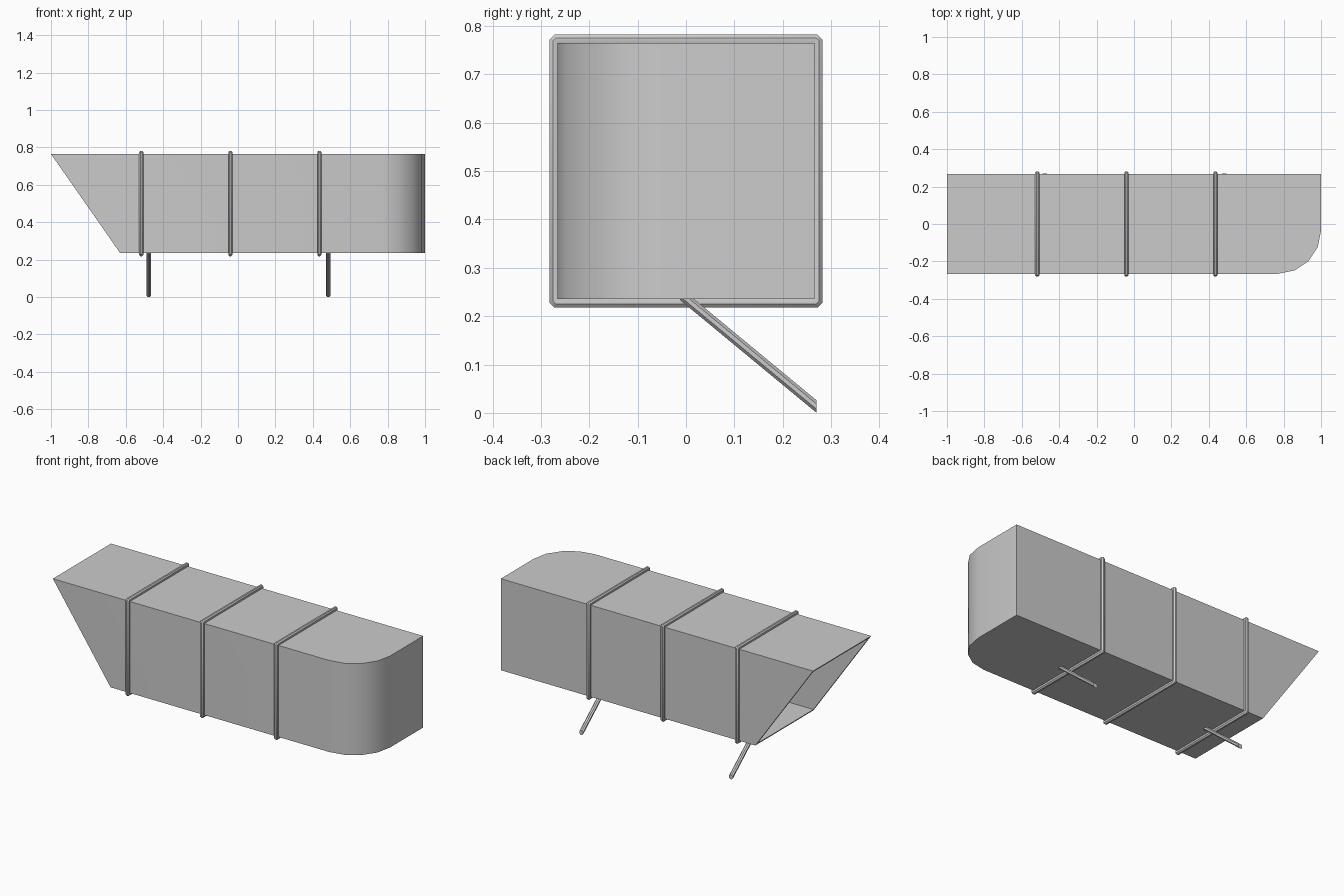
import bpy, bmesh, math

if "Cube" in bpy.data.objects:
    bpy.data.objects.remove(bpy.data.objects["Cube"])

ZB, ZT, HW = 0.235, 0.765, 0.266


def finish(bm, name, smooth=False):
    bmesh.ops.recalc_face_normals(bm, faces=bm.faces[:])
    me = bpy.data.meshes.new(name)
    bm.to_mesh(me)
    bm.free()
    ob = bpy.data.objects.new(name, me)
    bpy.context.collection.objects.link(ob)
    if smooth:
        bpy.ops.object.select_all(action='DESELECT')
        ob.select_set(True)
        bpy.context.view_layer.objects.active = ob
        bpy.ops.object.shade_smooth_by_angle(angle=math.radians(35))
    return ob


def slant_x(z):
    return -1 + (ZT - z) / (ZT - ZB) * 0.37


# Hollow duct: outer and inner skins, open at the slanted mouth
def skin(bm, t):
    r = 0.23
    loops = []
    for z in (ZB + t, ZT - t):
        pts = [(slant_x(z), HW - t), (slant_x(z), -HW + t)]
        for i in range(5):
            a = math.radians(-90 + 22.5 * i)
            pts.append((1 - r + (r - t) * math.cos(a), -HW + r + (r - t) * math.sin(a)))
        pts.append((1 - t, HW - t))
        loops.append([bm.verts.new((x, y, z)) for x, y in pts])
    lo, hi = loops
    bm.faces.new(lo)
    bm.faces.new(hi)
    for i in range(1, len(lo)):
        j = (i + 1) % len(lo)
        bm.faces.new((lo[i], lo[j], hi[j], hi[i]))
    return [lo[0], lo[1], hi[1], hi[0]]


bm = bmesh.new()
outer, inner = skin(bm, 0), skin(bm, 0.012)
for i in range(4):
    j = (i + 1) % 4
    bm.faces.new((outer[i], outer[j], inner[j], inner[i]))
finish(bm, "duct", True)


# Square clamp bands: octagonal section swept round a chamfered square
def band(x, name):
    bm = bmesh.new()
    rings = []
    for k in range(8):
        a = math.radians(22.5 + 45 * k)
        h = 0.27 + 0.013 * math.sin(a)
        c = max(0.002, 0.01 + 0.6 * (h - 0.282))
        px = x + 0.012 * math.cos(a)
        pts = [(h, h - c), (h - c, h), (c - h, h), (-h, h - c),
               (-h, c - h), (c - h, -h), (h - c, -h), (h, c - h)]
        rings.append([bm.verts.new((px, y, z + 0.5)) for y, z in pts])
    for k in range(8):
        p, q = rings[k], rings[(k + 1) % 8]
        for i in range(8):
            j = (i + 1) % 8
            bm.faces.new((p[i], p[j], q[j], q[i]))
    finish(bm, name, True)


for n, x in enumerate((-0.517, -0.041, 0.435)):
    band(x, f"band_{n + 1}")


# Slanting support struts, cut vertically at the wall end
def strut(x, name):
    bm = bmesh.new()
    ends = []
    for y, z in ((-0.012, 0.246), (0.27, 0.013)):
        ring = []
        for k in range(8):
            a = math.radians(22.5 + 45 * k)
            ring.append(bm.verts.new((x + 0.0135 * math.cos(a), y, z + 0.014 * math.sin(a))))
        ends.append(ring)
        bm.faces.new(ring)
    for i in range(8):
        j = (i + 1) % 8
        bm.faces.new((ends[0][i], ends[0][j], ends[1][j], ends[1][i]))
    finish(bm, name, True)


strut(-0.477, "left_strut")
strut(0.482, "right_strut")
